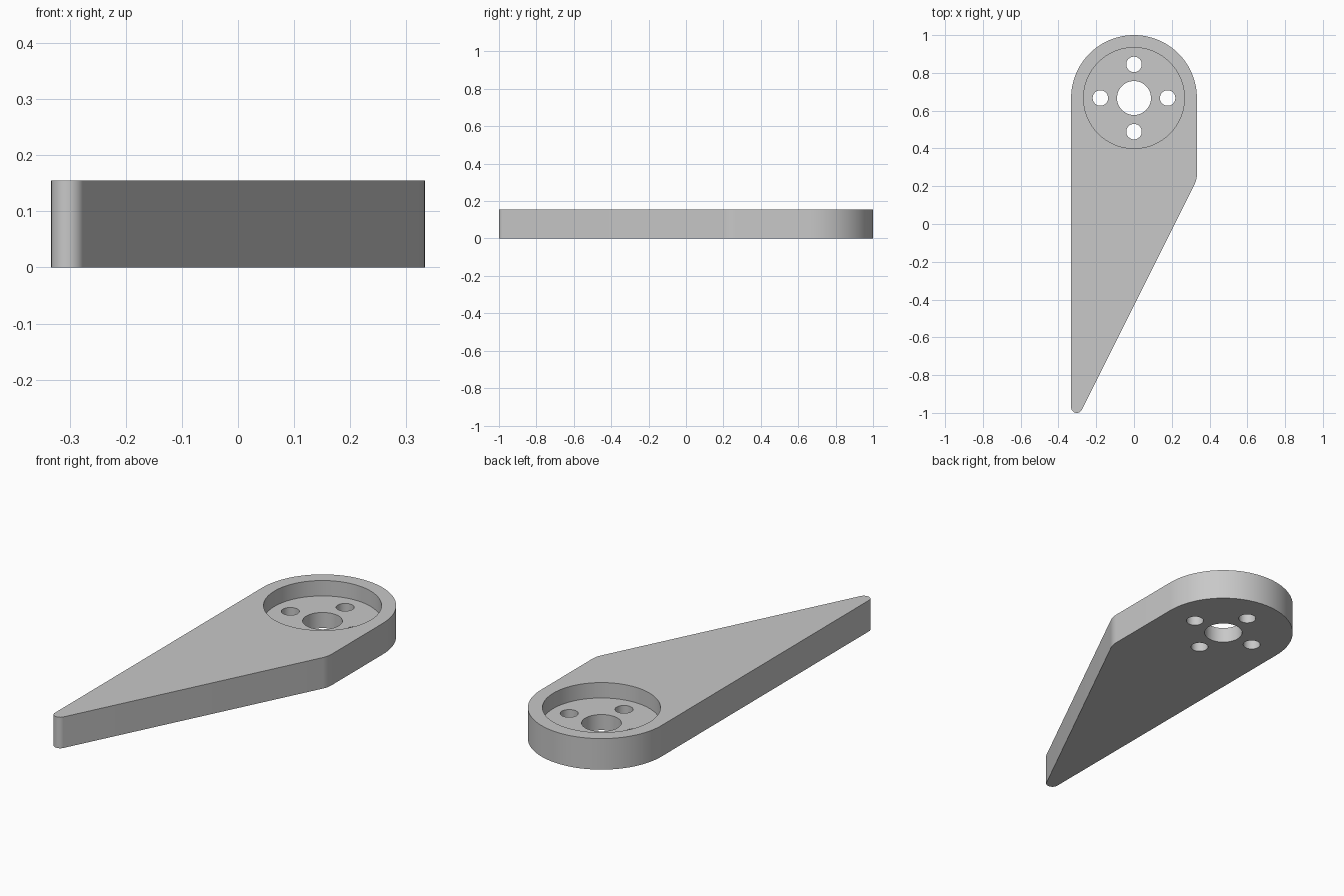
import bpy
import bmesh
from math import cos, sin, pi, radians, atan2, tan
from mathutils import Vector

cube = bpy.data.objects.get("Cube")
if cube:
    bpy.data.objects.remove(cube, do_unlink=True)

THICK = 0.155
FLOOR = 0.078          # height of the recess floor
HEAD_R = 0.333
HEAD = Vector((0, 1 - HEAD_R))
TIP_R = 0.03
TIP = Vector((-HEAD_R + TIP_R, -1 + TIP_R))
SLANT = atan2(-1, 2)   # direction the slanted side faces
FILLET_R = 0.12

grey = bpy.data.materials.new("plain grey")
grey.use_nodes = True
grey.diffuse_color = (0.58, 0.58, 0.58, 1)
grey.node_tree.nodes["Principled BSDF"].inputs["Base Color"].default_value = (0.58, 0.58, 0.58, 1)


def arc(centre, radius, start, end, steps):
    angles = [start + (end - start) * i / steps for i in range(steps + 1)]
    return [centre + radius * Vector((cos(a), sin(a))) for a in angles]


def prism(name, outlines, z0, z1):
    """Extrude closed outlines upward into one solid object."""
    bm = bmesh.new()
    for outline in outlines:
        face = bm.faces.new([bm.verts.new((p.x, p.y, z0)) for p in outline])
        top = bmesh.ops.extrude_face_region(bm, geom=[face])["geom"]
        verts = [g for g in top if isinstance(g, bmesh.types.BMVert)]
        bmesh.ops.translate(bm, verts=verts, vec=(0, 0, z1 - z0))
    bmesh.ops.recalc_face_normals(bm, faces=bm.faces)
    mesh = bpy.data.meshes.new(name)
    bm.to_mesh(mesh)
    bm.free()
    mesh.materials.append(grey)
    obj = bpy.data.objects.new(name, mesh)
    bpy.context.collection.objects.link(obj)
    return obj


def circle(centre, radius, sides):
    return arc(centre, radius, 0, 2 * pi, sides)[:-1]


# Outline: round head, narrow rounded tip, slanted side and softened corner
normal = Vector((cos(SLANT), sin(SLANT)))
side_point = TIP + TIP_R * normal
corner_y = side_point.y + 2 * (HEAD_R - side_point.x)
fillet = Vector((HEAD_R - FILLET_R, corner_y + FILLET_R * tan(-SLANT / 2)))
outline = (arc(HEAD, HEAD_R, 0, pi, 64)
           + arc(TIP, TIP_R, pi, 2 * pi + SLANT, 20)
           + arc(fillet, FILLET_R, SLANT, 0, 8))
arm = prism("lever_arm", [outline], 0, THICK)

# Round recess, centre bore and four bolt holes
recess = prism("recess_cutter", [circle(HEAD, 0.267, 96)], FLOOR, THICK + 0.1)
bolts = [circle(HEAD + 0.178 * Vector((cos(a), sin(a))), 0.041, 32)
         for a in (radians(90 * i) for i in range(4))]
holes = prism("hole_cutter", [circle(HEAD, 0.09, 48)] + bolts, -0.1, THICK + 0.05)

bpy.ops.object.select_all(action="DESELECT")
bpy.context.view_layer.objects.active = arm
arm.select_set(True)
for cutter in (recess, holes):
    cutter.hide_render = True
    mod = arm.modifiers.new(cutter.name, "BOOLEAN")
    mod.operation = "DIFFERENCE"
    mod.solver = "EXACT"
    mod.object = cutter
    bpy.ops.object.modifier_apply(modifier=mod.name)
    bpy.data.objects.remove(cutter, do_unlink=True)

bpy.ops.object.shade_smooth_by_angle(angle=radians(30))
